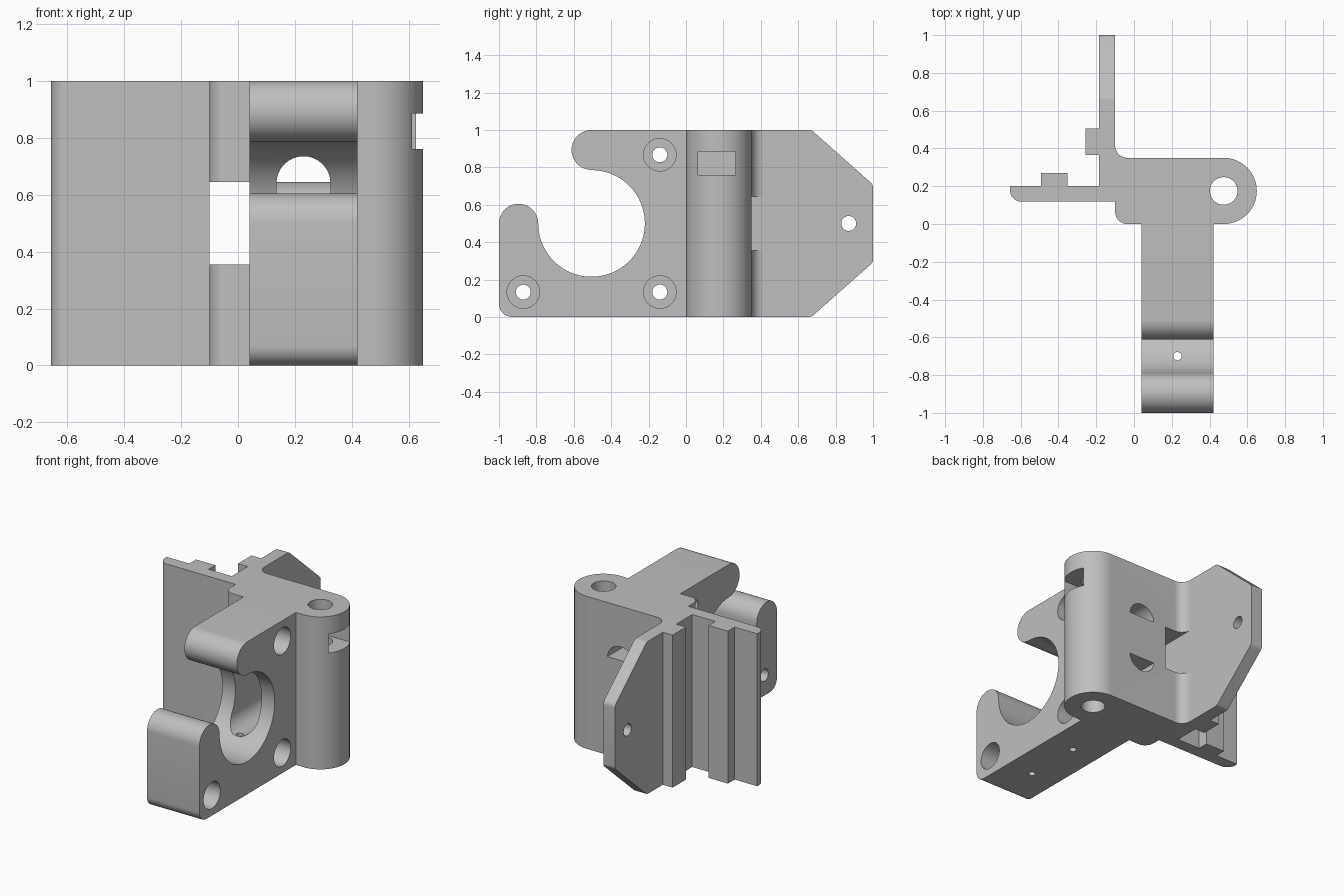
import bpy, bmesh
from math import sin, cos, radians, pi
from mathutils import Vector

if "Cube" in bpy.data.objects:
    bpy.data.objects.remove(bpy.data.objects["Cube"], do_unlink=True)

grey = bpy.data.materials.new("plain grey")
grey.use_nodes = True
grey.diffuse_color = (0.52, 0.52, 0.52, 1)
grey.node_tree.nodes["Principled BSDF"].inputs["Base Color"].default_value = grey.diffuse_color


def arc(cx, cy, r, start, end, steps=16):
    """Points on an arc, angles in degrees."""
    angles = [radians(start + (end - start) * i / steps) for i in range(steps + 1)]
    return [(cx + r * cos(a), cy + r * sin(a)) for a in angles]


def place(axis, u, v, w):
    """Outline point (u, v) at depth w along the extrusion axis."""
    return {"x": (w, u, v), "y": (u, w, v), "z": (u, v, w)}[axis]


def prism(name, axis, outline, low, high):
    bm = bmesh.new()
    face = bm.faces.new([bm.verts.new(place(axis, u, v, low)) for u, v in outline])
    grown = bmesh.ops.extrude_face_region(bm, geom=[face])["geom"]
    shift = Vector(place(axis, 0, 0, high - low))
    bmesh.ops.translate(bm, vec=shift, verts=[g for g in grown if isinstance(g, bmesh.types.BMVert)])
    bmesh.ops.recalc_face_normals(bm, faces=bm.faces)
    mesh = bpy.data.meshes.new(name)
    bm.to_mesh(mesh)
    bm.free()
    mesh.materials.append(grey)
    obj = bpy.data.objects.new(name, mesh)
    bpy.context.collection.objects.link(obj)
    return obj


def rect(u0, u1, v0, v1):
    return [(u0, v0), (u1, v0), (u1, v1), (u0, v1)]


def drill(axis, u, v, r, low, high):
    return prism("cutter", axis, arc(u, v, r, 0, 360, 40)[:-1], low, high)


def activate(obj):
    bpy.ops.object.select_all(action="DESELECT")
    obj.select_set(True)
    bpy.context.view_layer.objects.active = obj


def cut(obj, *cutters):
    for cutter in cutters:
        mod = obj.modifiers.new("cut", "BOOLEAN")
        mod.operation = "DIFFERENCE"
        mod.solver = "EXACT"
        mod.object = cutter
        activate(obj)
        bpy.ops.object.modifier_apply(modifier=mod.name)
        bpy.data.objects.remove(cutter, do_unlink=True)


def strap_slot():
    outline = arc(0.23, 0.64, 0.095, 0, 180) + arc(0.23, 0.36, 0.095, 180, 360)
    return prism("cutter", "y", outline, -0.4, 0.5)


# Hooked clamp arm
hook = (arc(-0.93, 0.07, 0.07, 270, 180, 8)
        + arc(-0.895, 0.5, 0.105, 180, 0, 24)
        + arc(-0.505, 0.5, 0.285, 180, 450, 60)[1:]
        + arc(-0.505, 0.893, 0.107, 270, 90, 24)[1:]
        + [(0, 1), (0, 0)])
clamp_arm = prism("clamp_arm", "x", hook, 0.04, 0.42)
cut(clamp_arm, strap_slot())
for y, z in ((-0.87, 0.133), (-0.14, 0.133), (-0.14, 0.867)):
    cut(clamp_arm, drill("x", y, z, 0.04, -0.1, 0.6), drill("x", y, z, 0.087, 0.16, 0.6))
for y in (-0.70, -0.31):
    cut(clamp_arm, drill("z", 0.23, y, 0.022, -0.1, 0.4))

# Central body with rounded rod sleeve and fillet towards the fin
plan = (arc(-0.035, 0.065, 0.065, 180, 270, 10)
        + arc(0.475, 0.175, 0.175, -90, 90, 40)
        + arc(-0.035, 0.415, 0.065, 270, 180, 10))
body = prism("body", "z", plan, 0, 1)
cut(body,
    drill("z", 0.475, 0.175, 0.073, -0.1, 1.1),
    prism("cutter", "x", rect(0.065, 0.265, 0.76, 0.885), 0.39, 0.8),
    prism("cutter", "x", rect(-0.1, 0.6, 0.355, 0.645), -0.2, 0.04),
    strap_slot())

# Rounded bridge that crosses the strap slot
bridge = arc(0.2, 0.5, 0.145, 90, 270, 24) + [(0.35, 0.355), (0.35, 0.645)]
prism("strap_bridge", "x", bridge, 0.135, 0.325)

# Rear fin with chamfered corners and a screw hole
fin_profile = ([(0.2, 0)] + arc(0.655, 0.04, 0.04, 270, 310, 6)
               + arc(0.96, 0.31, 0.04, 310, 360, 6)
               + arc(0.96, 0.69, 0.04, 0, 50, 6)
               + arc(0.655, 0.96, 0.04, 50, 90, 6) + [(0.2, 1)])
fin = prism("rear_fin", "x", fin_profile, -0.185, -0.1)
cut(fin, drill("x", 0.87, 0.5, 0.04, -0.4, 0.1))

# Side flange and the guide ribs
flange = arc(-0.595, 0.18, 0.062, 180, 270, 8) + [(-0.1, 0.118), (-0.1, 0.2), (-0.657, 0.2)]
prism("side_flange", "z", flange, 0, 1)
prism("flange_rib", "z", rect(-0.493, -0.353, 0.2, 0.27), 0, 1)
prism("fin_rib", "z", rect(-0.256, -0.185, 0.365, 0.505), 0, 1)

for obj in list(bpy.context.collection.objects):
    if obj.type == "MESH":
        activate(obj)
        bpy.ops.object.shade_smooth_by_angle(angle=radians(30))
